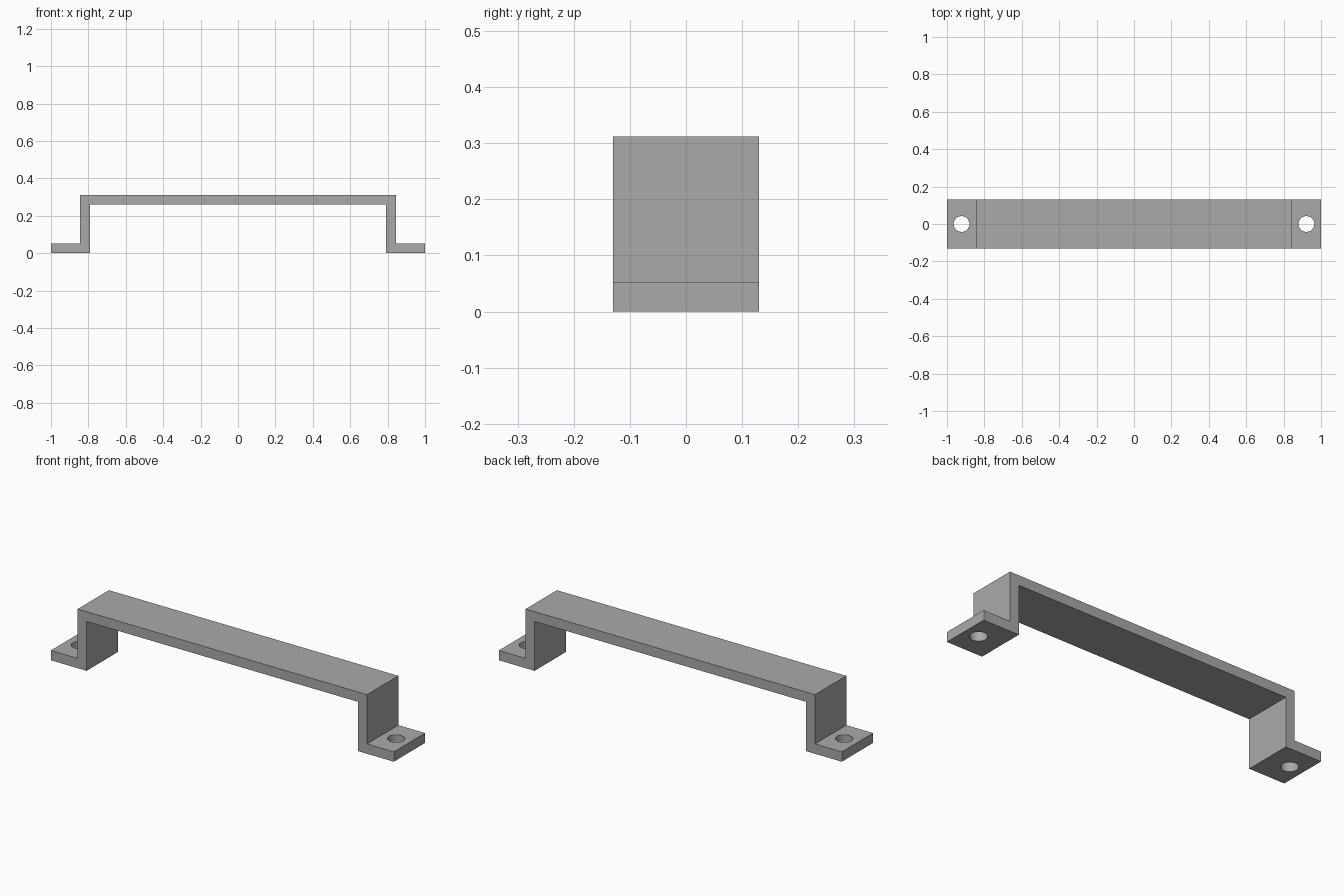
import bpy
import bmesh

cube = bpy.data.objects.get("Cube")
if cube:
    bpy.data.objects.remove(cube, do_unlink=True)

HALF_DEPTH = 0.13
THICK = 0.052
HEIGHT = 0.312
LEG_OUT = 0.844
LEG_IN = LEG_OUT - THICK
HOLE_X = 0.922
HOLE_R = 0.042

# Plain grey metal
grey = bpy.data.materials.new("grey_metal")
grey.use_nodes = True
colour = (0.4, 0.4, 0.4, 1)
grey.diffuse_color = colour
grey.node_tree.nodes["Principled BSDF"].inputs["Base Color"].default_value = colour

# Right half of the bent strip outline, mirrored to close the loop
half = [(LEG_IN, HEIGHT - THICK), (LEG_IN, 0), (1, 0), (1, THICK),
        (LEG_OUT, THICK), (LEG_OUT, HEIGHT)]
outline = half + [(-x, z) for x, z in reversed(half)]

# Extrude the outline across the depth
bm = bmesh.new()
face = bm.faces.new([bm.verts.new((x, -HALF_DEPTH, z)) for x, z in outline])
ext = bmesh.ops.extrude_face_region(bm, geom=[face])
moved = [v for v in ext["geom"] if isinstance(v, bmesh.types.BMVert)]
bmesh.ops.translate(bm, verts=moved, vec=(0, 2 * HALF_DEPTH, 0))
bmesh.ops.recalc_face_normals(bm, faces=bm.faces)
mesh = bpy.data.meshes.new("bracket_handle")
bm.to_mesh(mesh)
bm.free()
mesh.materials.append(grey)
handle = bpy.data.objects.new("bracket_handle", mesh)
bpy.context.collection.objects.link(handle)
bpy.context.view_layer.objects.active = handle

# Screw holes through both mounting feet
for side in (-1, 1):
    bpy.ops.mesh.primitive_cylinder_add(
        vertices=48, radius=HOLE_R, depth=4 * THICK,
        location=(side * HOLE_X, 0, THICK / 2))
    cutter = bpy.context.object
    cutter.name = "screw_hole_cutter"
    cutter.hide_render = True
    cutter.data.materials.append(grey)
    bpy.context.view_layer.objects.active = handle
    cut = handle.modifiers.new("screw_hole", "BOOLEAN")
    cut.operation = "DIFFERENCE"
    cut.solver = "EXACT"
    cut.object = cutter
    bpy.ops.object.modifier_apply(modifier=cut.name)
    bpy.data.objects.remove(cutter, do_unlink=True)

# Smooth hole walls, crisp bends
bpy.ops.object.select_all(action="DESELECT")
handle.select_set(True)
bpy.ops.object.shade_smooth_by_angle()
